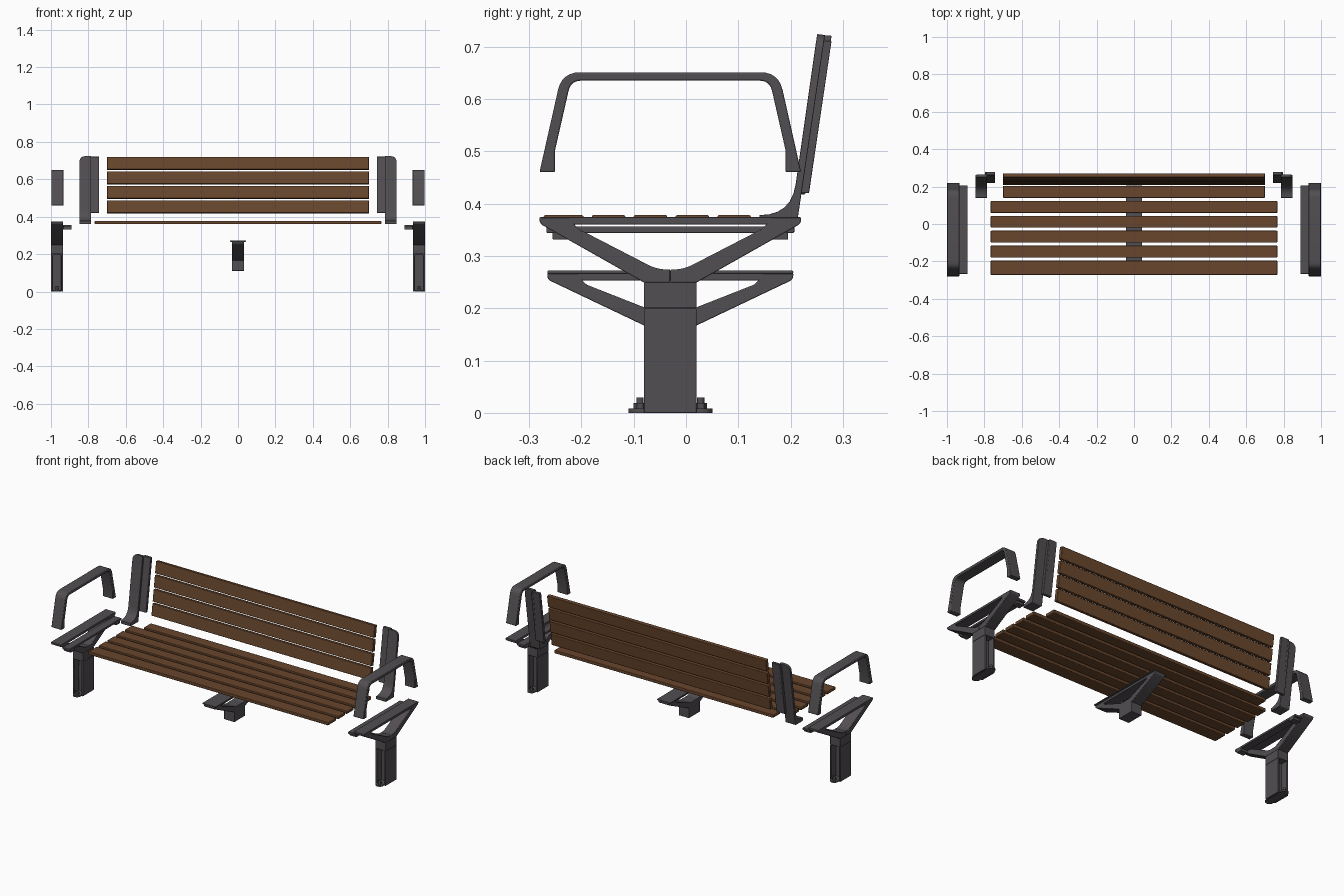
import bpy, bmesh, math
from mathutils import Vector, Matrix

if "Cube" in bpy.data.objects:
    bpy.data.objects.remove(bpy.data.objects["Cube"])


def material(name, rgb):
    m = bpy.data.materials.new(name)
    m.use_nodes = True
    m.diffuse_color = (*rgb, 1)
    bsdf = next(n for n in m.node_tree.nodes if n.type == 'BSDF_PRINCIPLED')
    bsdf.inputs["Base Color"].default_value = (*rgb, 1)
    bsdf.inputs["Roughness"].default_value = 0.6
    return m


WOOD = material("brown wood", (0.14, 0.062, 0.026))
METAL = material("dark grey metal", (0.085, 0.077, 0.084))
MID = -0.03  # the side frames are symmetric about this y


def rounded(points):
    """Turn (a, b, radius) corners into an outline with rounded corners."""
    out = []
    for i, (a, b, r) in enumerate(points):
        p = Vector((a, b))
        if r == 0:
            out.append(p)
            continue
        prev, nxt = Vector(points[i - 1][:2]), Vector(points[(i + 1) % len(points)][:2])
        s, e = p + (prev - p).normalized() * r, p + (nxt - p).normalized() * r
        for k in range(7):
            t = k / 6
            out.append(s * (1 - t) ** 2 + p * 2 * t * (1 - t) + e * t * t)
    return out


def add_prism(bm, outline, x0, x1):
    """Extrude a (y, z) outline from x0 to x1."""
    face = bm.faces.new([bm.verts.new((x0, p[0], p[1])) for p in outline])
    new = bmesh.ops.extrude_face_region(bm, geom=[face])["geom"]
    bmesh.ops.translate(bm, vec=(x1 - x0, 0, 0),
                        verts=[v for v in new if isinstance(v, bmesh.types.BMVert)])


def add_box(bm, x0, x1, y0, y1, z0, z1):
    add_prism(bm, [(y0, z0), (y1, z0), (y1, z1), (y0, z1)], x0, x1)


def add_cylinder(bm, x, y, z0, z1, r, sides):
    bmesh.ops.create_cone(bm, cap_ends=True, segments=sides, radius1=r, radius2=r,
                          depth=z1 - z0, matrix=Matrix.Translation((x, y, (z0 + z1) / 2)))


def flip(outline):
    return [(2 * MID - p[0], p[1]) for p in outline]


def finish(name, bm, mat, side=1, bevel=0.002):
    if side < 0:
        bmesh.ops.scale(bm, vec=(-1, 1, 1), verts=bm.verts)
    bmesh.ops.recalc_face_normals(bm, faces=bm.faces)
    mesh = bpy.data.meshes.new(name)
    bm.to_mesh(mesh)
    bm.free()
    mesh.materials.append(mat)
    ob = bpy.data.objects.new(name, mesh)
    bpy.context.collection.objects.link(ob)
    bpy.ops.object.select_all(action='DESELECT')
    ob.select_set(True)
    bpy.context.view_layer.objects.active = ob
    bpy.ops.object.shade_smooth_by_angle(angle=math.radians(35))
    if bevel:
        mod = ob.modifiers.new("soft edges", 'BEVEL')
        mod.width, mod.segments, mod.limit_method = bevel, 2, 'ANGLE'
        mod.angle_limit = math.radians(40)
    return ob


def add_cradle(bm, x0, x1, top, half, drop):
    """Seat bar carried by two sloping arms that meet at the post."""
    bar = [(MID - half, top), (MID + half, top), (MID + half - 0.01, top - 0.014),
           (MID - half + 0.01, top - 0.014)]
    add_prism(bm, bar, x0, x1)
    arm = rounded([(MID - half, top, 0), (MID - half, top - 0.012, 0.008),
                   (MID - 0.05, top - drop, 0), (MID, top - drop, 0),
                   (MID, top - drop + 0.025, 0), (MID - 0.025, top - drop + 0.025, 0.02),
                   (MID - half + 0.07, top - 0.02, 0.01), (MID - half + 0.06, top, 0)])
    add_prism(bm, arm, x0, x1)
    add_prism(bm, flip(arm), x0, x1)


# End legs: cradle, channelled post, inner seat flange, feet with bolts
def end_leg(name, side):
    x0, x1, xm = 0.935, 1.0, 0.9675
    bm = bmesh.new()
    add_cradle(bm, x0, x1, 0.374, 0.25, 0.125)
    add_box(bm, x0, x1, -0.08, 0.02, 0.2, 0.25)
    for a in (x0, x1 - 0.01):
        add_box(bm, a, a + 0.01, -0.08, 0.02, 0, 0.2)
    add_box(bm, x0 + 0.01, x1 - 0.01, MID - 0.012, MID + 0.012, 0, 0.2)
    finish(name, bm, METAL, side)

    bm = bmesh.new()
    add_box(bm, 0.89, x0, MID - 0.237, MID + 0.237, 0.344, 0.356)
    for s in (-1, 1):
        y = MID + s * 0.207
        add_box(bm, 0.89, x0, y - 0.018, y + 0.018, 0.331, 0.346)
    finish(name + "_seat_flange", bm, METAL, side)

    bm = bmesh.new()
    for s in (-1, 1):
        y = MID + s * 0.058
        add_cylinder(bm, xm, y, 0, 0.008, 0.0222, 20)
        add_box(bm, xm - 0.022, xm + 0.022, *sorted((MID, y)), 0, 0.008)
        add_cylinder(bm, xm, y, 0.008, 0.019, 0.012, 6)
        add_cylinder(bm, xm, y, 0.019, 0.029, 0.007, 12)
    finish(name + "_foot_bolts", bm, METAL, side, 0)


# Armrests: a bent bar with sloping legs
def armrest(name, side):
    half = [(MID - 0.19, 0.635, 0.02), (MID - 0.22, 0.503, 0), (MID - 0.22, 0.46, 0),
            (MID - 0.25, 0.46, 0), (MID - 0.207, 0.651, 0.035)]
    other = [(2 * MID - y, z, r) for y, z, r in reversed(half)]
    bm = bmesh.new()
    add_prism(bm, rounded(half + other), 0.933, 0.998)
    finish(name, bm, METAL, side, 0.003)


# Backrest brackets: leaning upright with curved foot and a slat flange
LEAN = 0.143


def front_y(z):
    return 0.2 + LEAN * (z - 0.37)


def back_bracket(name, side):
    bm = bmesh.new()
    z1 = 0.724
    outline = rounded([(0.14, 0.361, 0), (0.212, 0.361, 0.006),
                       (front_y(z1) + 0.015, z1 - 0.002, 0), (front_y(z1), z1, 0),
                       (front_y(0.378), 0.378, 0.06), (0.14, 0.378, 0)])
    add_prism(bm, outline, 0.785, 0.848)
    # round the outer top corner by pulling in a chamfered row of points
    top = [e for e in bm.edges if all(v.co.x > 0.84 and v.co.z > 0.71 for v in e.verts)]
    bmesh.ops.bevel(bm, geom=top, offset=0.03, segments=5, profile=0.5, affect='EDGES')
    finish(name, bm, METAL, side)

    bm = bmesh.new()
    lo, hi = 0.42, 0.721
    add_prism(bm, [(front_y(lo) + 0.012, lo), (front_y(lo) + 0.028, lo),
                   (front_y(hi) + 0.028, hi), (front_y(hi) + 0.012, hi)], 0.742, 0.79)
    add_prism(bm, [(front_y(lo) + 0.012, lo), (front_y(lo) + 0.028, lo),
                   (front_y(hi) + 0.028, hi - 0.01), (front_y(hi) + 0.012, hi - 0.01)],
              0.785, 0.797)
    finish(name + "_flange", bm, METAL, side)


for label, sign in (("left", 1), ("right", -1)):
    end_leg(label + "_leg", sign)
    armrest(label + "_armrest", sign)
    back_bracket(label + "_back_bracket", sign)

# Centre support: smaller cradle with a short block and a thin top plate
bm = bmesh.new()
add_cradle(bm, -0.033, 0.033, 0.267, 0.235, 0.1)
add_box(bm, -0.033, 0.033, -0.08, 0.02, 0.11, 0.195)
add_box(bm, -0.043, 0.043, MID - 0.235, MID + 0.235, 0.266, 0.272)
finish("centre_support", bm, METAL)

# Seat slats: five long ones and a shorter one at the back
for i in range(6):
    y = -0.18 + 0.08 * (i - 1)
    length = 0.7 if i == 5 else 0.766
    start = -0.272 if i == 0 else y
    bm = bmesh.new()
    add_box(bm, -length, length, start, y + 0.064, 0.36, 0.378)
    finish(f"seat_slat_{i + 1}", bm, WOOD, 1, 0.003)

# Back slats, leaning with the brackets
for i in range(4):
    lo = 0.42 + 0.0775 * i
    hi = lo + 0.068
    bm = bmesh.new()
    add_prism(bm, [(front_y(lo), lo), (front_y(lo) + 0.021, lo - 0.003),
                   (front_y(hi) + 0.021, hi - 0.003), (front_y(hi), hi)], -0.7, 0.7)
    finish(f"back_slat_{i + 1}", bm, WOOD, 1, 0.003)
